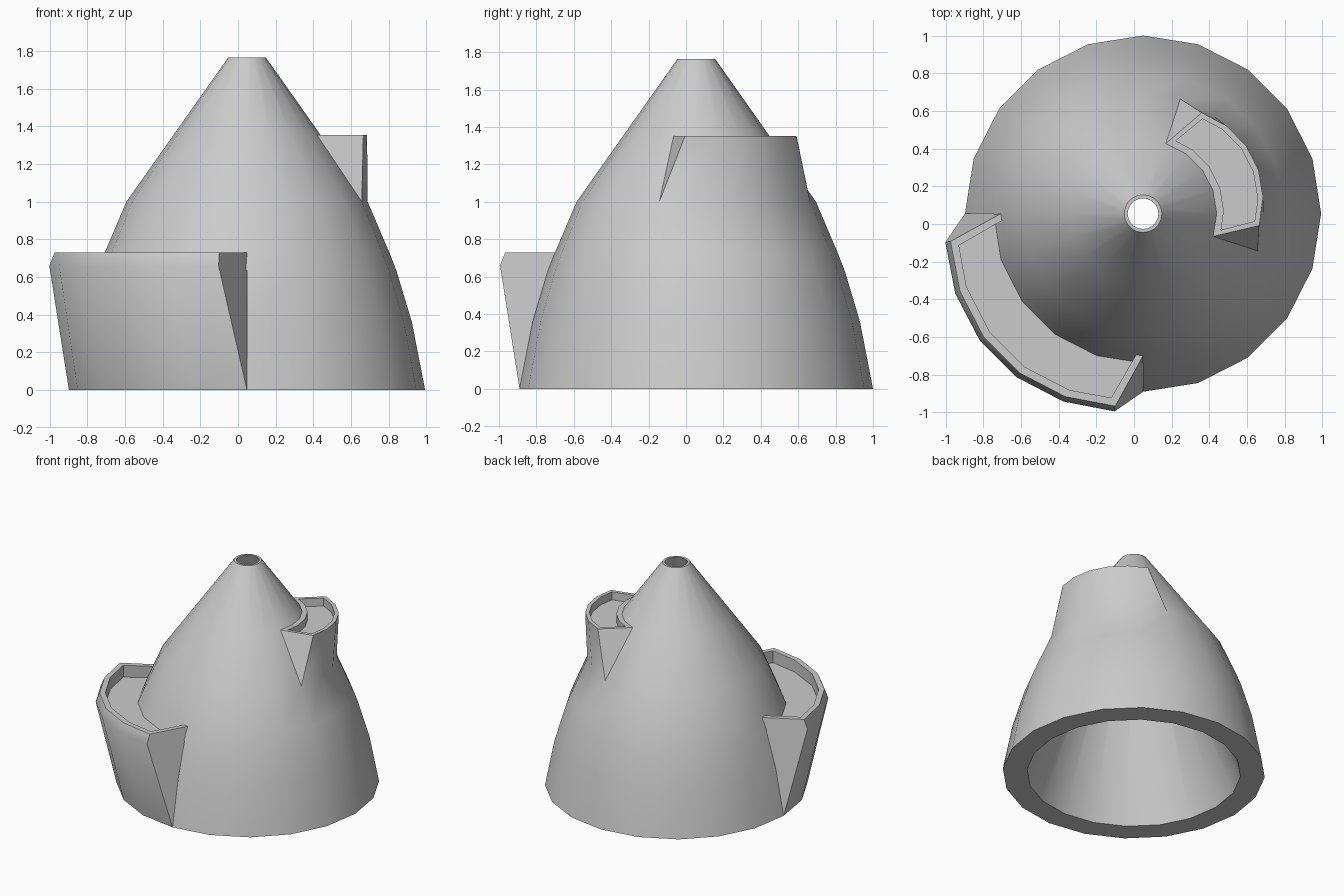
import bpy, bmesh
from math import cos, sin, radians
from mathutils import Vector

if "Cube" in bpy.data.objects:
    bpy.data.objects.remove(bpy.data.objects["Cube"])

CX, CY, SIDES, STEP = 0.048, 0.055, 20, 18
bm = bmesh.new()


def polar(deg, r, z):
    a = radians(deg)
    return Vector((CX + r * cos(a), CY + r * sin(a), z))


def bridge(loops, columns, skip=lambda k, i: False):
    """Quads between successive loops of points."""
    v = [[bm.verts.new(p) for p in loop] for loop in loops]
    for k in range(len(v) - 1):
        a, b = v[k], v[k + 1]
        for i in range(columns):
            if not skip(k, i):
                j = (i + 1) % len(a)
                bm.faces.new((a[i], a[j], b[j], b[i]))


def ring(r, z):
    return [polar(i * STEP, r, z) for i in range(SIDES)]


# Hollow body: outer profile, left open where the balconies grow out
FLOOR_LOW, RIM_HIGH = (0.7925, 0.635), (0.391, 1.353)
outer = [(0.945, 0), (0.875, 0.36), FLOOR_LOW, (0.755, 0.73), (0.64, 1.0),
         RIM_HIGH, (0.1, 1.765)]
inner = [(0.0815, 1.765), (0.77, 0)]


def covered(k, i):
    return (k < 2 and 10 <= i < 15) or (k == 4 and (i == 19 or i < 4))


bridge([ring(r, z) for r, z in outer + inner + outer[:1]], SIDES, covered)


# Balcony grown from a quarter of the body, with a recessed floor
def make_balcony(start, base, rim_half, z_low, chamfer, back_rz,
                 z_floor, end_inset, out_inset, in_inset):
    mid, z_top = start + 45, back_rz[1]
    cols = [(mid - d, r) for d, r in rim_half] + [(mid + d, r) for d, r in reversed(rim_half)]
    n = len(cols)
    bottom = [polar(start + STEP * i, *base) for i in range(n)]
    low = [polar(a, r, z_low) for a, r in cols]
    top = [polar(a, r - chamfer, z_top) for a, r in cols]
    back = [polar(start + STEP * i, *back_rz) for i in range(n)]

    # pocket outline, pulled in from the ends, the outside and the inside
    def pull_ends(p):
        return [p[0].lerp(p[1], end_inset)] + p[1:-1] + [p[-1].lerp(p[-2], end_inset)]
    rim_out, rim_in = [], []
    for a, b in zip(pull_ends(top), pull_ends(back)):
        d = (b - a).normalized()
        rim_out.append(a + d * out_inset)
        rim_in.append(b - d * in_inset)

    def drop(p, z):
        return [Vector((q.x, q.y, z)) for q in p]
    loops = [bottom, low, top, rim_out, drop(rim_out, z_floor)]
    if in_inset:      # inner rim stands in front of the body
        loops += [drop(rim_in, z_floor), rim_in, back]
    else:             # floor runs straight into the body wall
        loops += [pull_ends([polar(start + STEP * i, *FLOOR_LOW) for i in range(n)])]
    bridge(loops, n - 1)
    floor_in = loops[5]
    for e in (0, n - 1):
        for pts in ((bottom[e], low[e], top[e], back[e]),
                    (top[e], rim_out[e], rim_in[e], back[e]),
                    (rim_out[e], loops[4][e], floor_in[e], rim_in[e])):
            bm.faces.new([bm.verts.new(p) for p in pts])


make_balcony(180, (0.945, 0), [(36.8, 1.06), (22, 1.083), (7.3, 1.097)],
             0.66, 0.028, (0.755, 0.73), 0.635, 0.16, 0.042, 0)
make_balcony(-18, (0.64, 1.0), [(32.8, 0.62), (19.2, 0.643), (6.2, 0.655)],
             1.345, 0.0, RIM_HIGH, 1.29, 0.2, 0.03, 0.04)

# Weld everything into one shell
bmesh.ops.remove_doubles(bm, verts=bm.verts, dist=0.0005)
bmesh.ops.recalc_face_normals(bm, faces=bm.faces)
mesh = bpy.data.meshes.new("cone_tower")
bm.to_mesh(mesh)
bm.free()
tower = bpy.data.objects.new("cone_tower", mesh)
bpy.context.collection.objects.link(tower)
tower.select_set(True)
bpy.context.view_layer.objects.active = tower
bpy.ops.object.shade_smooth_by_angle(angle=radians(45))
